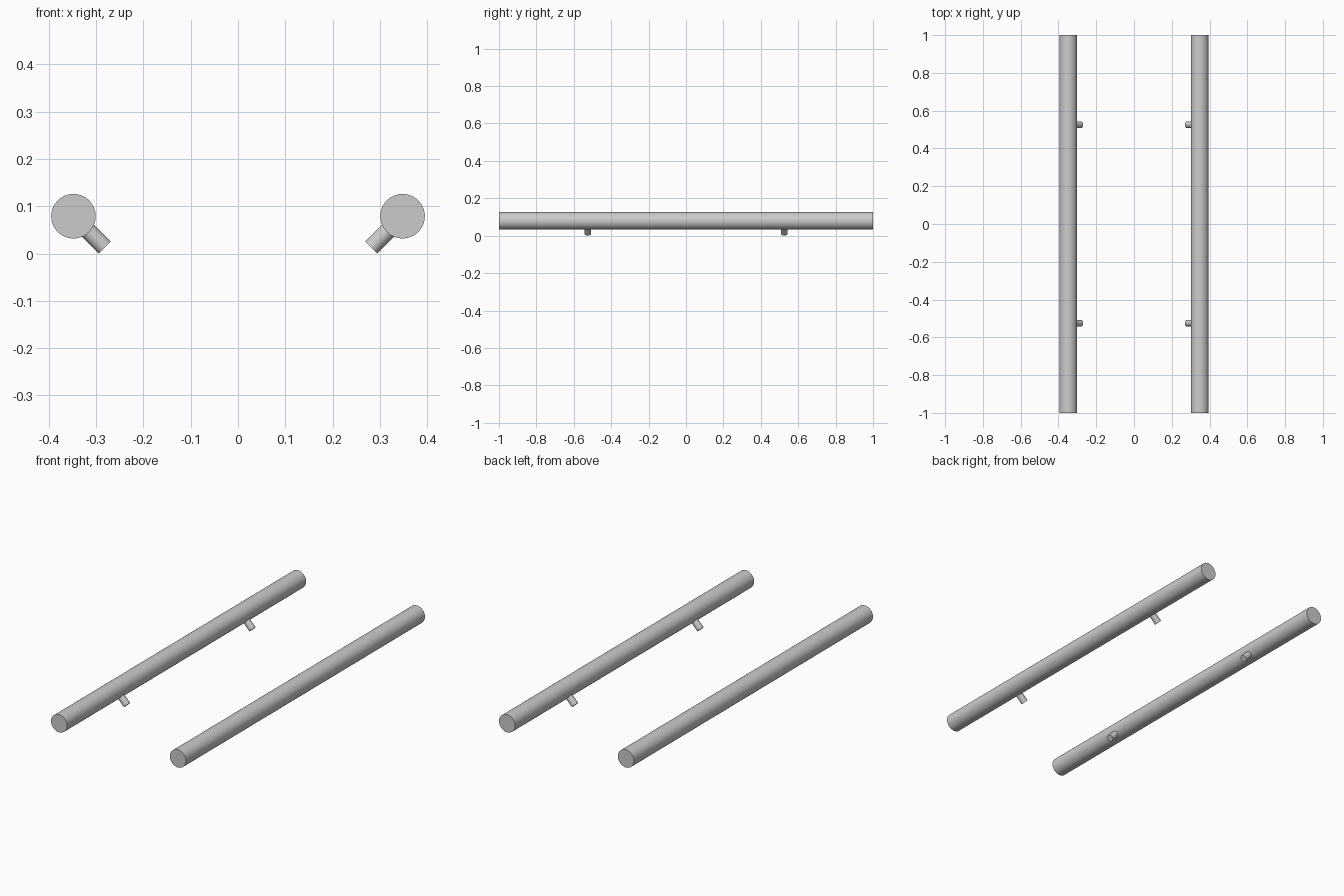
import bpy
from math import radians, sqrt
from mathutils import Vector

if "Cube" in bpy.data.objects:
    bpy.data.objects.remove(bpy.data.objects["Cube"])

BAR_X, BAR_Z, BAR_R = 0.348, 0.079, 0.047
PEG_R, PEG_REACH, PEG_Y = 0.018, 0.0935, 0.525


def rod(name, start, end, radius, sides):
    """Capped cylinder between two points, smooth with sharp rims."""
    a, b = Vector(start), Vector(end)
    bpy.ops.mesh.primitive_cylinder_add(
        vertices=sides, radius=radius, depth=(b - a).length,
        location=(a + b) / 2,
        rotation=(b - a).to_track_quat('Z', 'Y').to_euler())
    obj = bpy.context.object
    obj.name = name
    bpy.ops.object.shade_smooth_by_angle(angle=radians(40))
    return obj


for side, s in (("left", -1), ("right", 1)):
    # Long round bar
    rod(f"{side}_bar", (s * BAR_X, -1, BAR_Z), (s * BAR_X, 1, BAR_Z), BAR_R, 64)
    # Standoff pegs, angled 45 degrees inward and down
    for end, y in (("front", -PEG_Y), ("back", PEG_Y)):
        d0, d1 = 0.03 / sqrt(2), PEG_REACH / sqrt(2)
        rod(f"{side}_{end}_standoff",
            (s * (BAR_X - d0), y, BAR_Z - d0),
            (s * (BAR_X - d1), y, BAR_Z - d1), PEG_R, 32)
